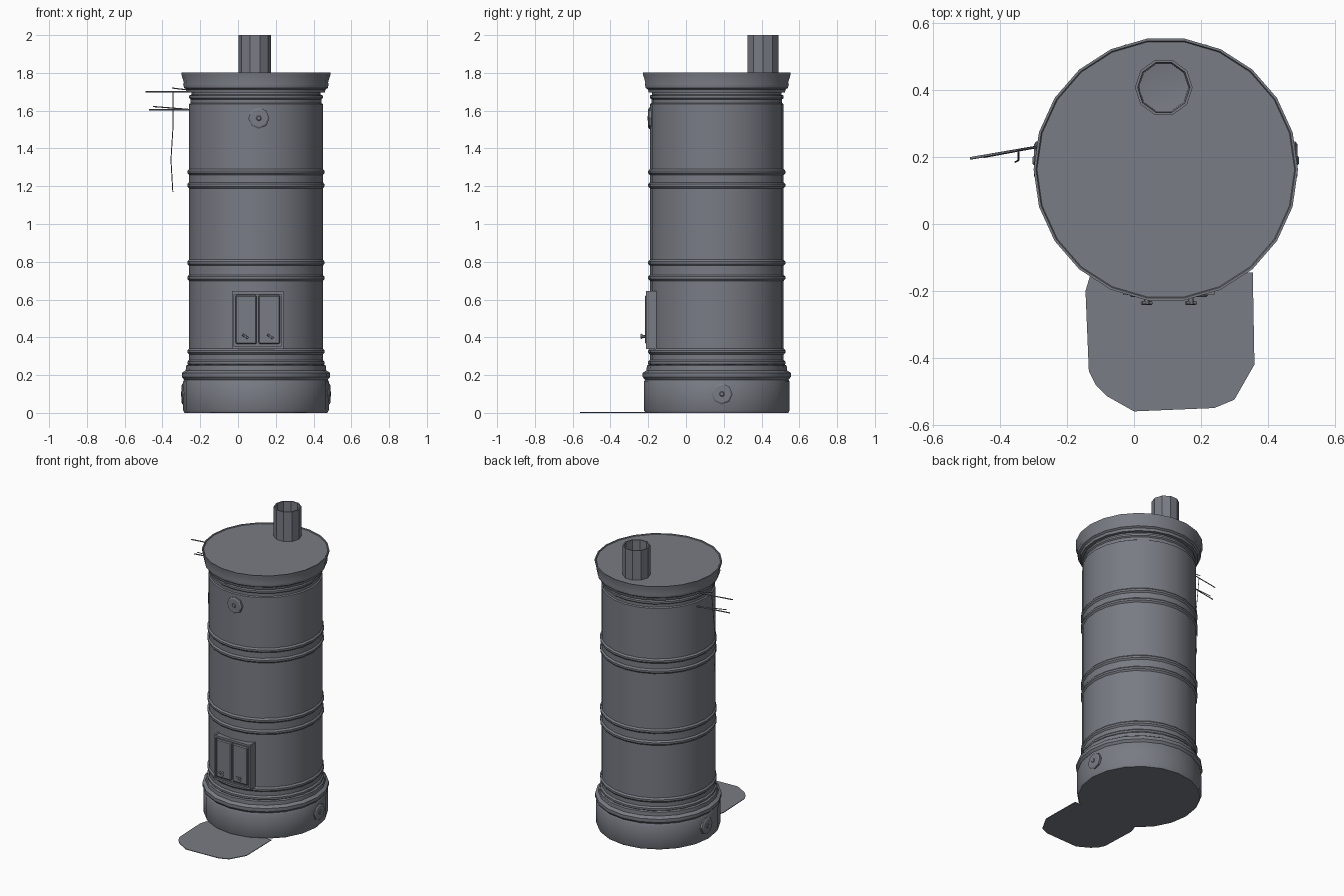
import bpy
import bmesh
import math
from mathutils import Vector, Matrix

old = bpy.data.objects.get("Cube")
if old:
    bpy.data.objects.remove(old, do_unlink=True)

CX, CY = 0.095, 0.163

iron = bpy.data.materials.new("grey iron")
iron.use_nodes = True
colour = (0.19, 0.2, 0.23, 1)
iron.diffuse_color = colour
iron.node_tree.nodes["Principled BSDF"].inputs["Base Color"].default_value = colour


def finish(name, bm, smooth=True, angle=35):
    bmesh.ops.recalc_face_normals(bm, faces=bm.faces)
    mesh = bpy.data.meshes.new(name)
    bm.to_mesh(mesh)
    bm.free()
    mesh.materials.append(iron)
    obj = bpy.data.objects.new(name, mesh)
    bpy.context.collection.objects.link(obj)
    if smooth:
        bpy.ops.object.select_all(action='DESELECT')
        obj.select_set(True)
        bpy.context.view_layer.objects.active = obj
        bpy.ops.object.shade_smooth_by_angle(angle=math.radians(angle))
    return obj


def lathe(name, profile, sides, place):
    """Turn (radius, height) points about the z axis, closing ends on radius 0."""
    bm = bmesh.new()
    verts = [bm.verts.new((r, 0, z)) for r, z in profile]
    edges = [bm.edges.new(pair) for pair in zip(verts, verts[1:])]
    bmesh.ops.spin(bm, geom=verts + edges, cent=(0, 0, 0), axis=(0, 0, 1),
                   angle=math.tau, steps=sides, use_duplicate=False)
    bmesh.ops.remove_doubles(bm, verts=bm.verts, dist=0.0005)
    bm.transform(place)
    return finish(name, bm)


def box(name, low, high, bevel=0.0):
    bm = bmesh.new()
    low, high = Vector(low), Vector(high)
    bmesh.ops.create_cube(bm, size=1)
    bm.transform(Matrix.Translation((low + high) / 2) @ Matrix.Diagonal((*(high - low), 1)))
    if bevel:
        bmesh.ops.bevel(bm, geom=bm.edges[:], offset=bevel, segments=1, affect='EDGES')
    return finish(name, bm, False)


def rod(name, points, radius):
    curve = bpy.data.curves.new(name, 'CURVE')
    curve.dimensions = '3D'
    curve.bevel_depth = radius
    curve.bevel_resolution = 0
    curve.use_fill_caps = True
    spline = curve.splines.new('POLY')
    spline.points.add(len(points) - 1)
    for p, co in zip(spline.points, points):
        p.co = (*co, 1)
    curve.materials.append(iron)
    obj = bpy.data.objects.new(name, curve)
    bpy.context.collection.objects.link(obj)
    return obj


axis = Matrix.Translation((CX, CY, 0))

# Base drum with a rolled rim
lathe("base", [(0, 0), (0.378, 0), (0.386, 0.015), (0.386, 0.165), (0.38, 0.175),
               (0.392, 0.19), (0.392, 0.212), (0.372, 0.225), (0.37, 0.25),
               (0.35, 0.26), (0, 0.26)], 20, axis)

# Body drum with paired hoops pressed into it
R = 0.354
body = [(0, 0.25), (R, 0.25)]
for low, high in ((0.265, 0.325), (0.715, 0.795), (1.205, 1.275)):
    for z in (low, high):
        body += [(R, z - 0.016), (R + 0.009, z - 0.006), (R + 0.009, z + 0.006), (R, z + 0.016)]
body += [(R, 1.635), (R - 0.008, 1.64), (R - 0.008, 1.66), (R, 1.667), (R, 1.68),
         (R - 0.012, 1.685), (R - 0.012, 1.72), (0, 1.72)]
lathe("body", body, 24, axis)

# Stepped lid
lathe("lid", [(0, 1.695), (0.364, 1.695), (0.368, 1.712), (0.38, 1.72), (0.385, 1.74),
              (0.382, 1.75), (0.395, 1.792), (0.395, 1.803), (0.388, 1.803),
              (0.385, 1.798), (0, 1.798)], 22, axis)

# Open chimney pipe
lathe("chimney", [(0.086, 1.79), (0.086, 2.0), (0.078, 2.0), (0.074, 1.81), (0, 1.80)],
      10, Matrix.Translation((0.089, 0.408, 0)))

# Round plugs, one on the upper front and one on each side of the base
plug = [(0.056, -0.03), (0.056, 0.006), (0.047, 0.012), (0.014, 0.012), (0.01, 0.016), (0, 0.016)]
for name, spot, direction in (
        ("front_plug", (0.11, CY - R + 0.002, 1.56), (0, -1, 0)),
        ("left_plug", (CX + 0.382, 0.19, 0.1), (1, 0, 0)),
        ("right_plug", (CX - 0.382, 0.19, 0.1), (-1, 0, 0))):
    turn = Vector(direction).to_track_quat('Z', 'Y').to_matrix().to_4x4()
    lathe(name, plug, 8, Matrix.Translation(spot) @ turn)

# Fire door: frame, two leaves and their latches
DX, DZ = 0.104, 0.49
box("door_box", (DX - 0.128, -0.2, 0.35), (DX + 0.128, -0.1, 0.635))
for s in (-1, 1):
    side = "left" if s > 0 else "right"
    x0, x1 = sorted((DX + s * 0.124, DX + s * 0.137))
    box(side + "_door_frame", (x0, -0.212, 0.34), (x1, -0.1, 0.645))
    z0, z1 = sorted((DZ + s * 0.138, DZ + s * 0.152))
    box(("top" if s > 0 else "bottom") + "_door_frame",
        (DX - 0.137, -0.212, z0), (DX + 0.137, -0.1, z1))
    x0, x1 = sorted((DX + s * 0.005, DX + s * 0.118))
    box(side + "_door_leaf", (x0, -0.218, 0.365), (x1, -0.19, 0.623), 0.006)
    hx = DX + s * 0.066
    rod(side + "_latch_pin", [(hx, -0.21, 0.405), (hx, -0.24, 0.405)], 0.008)
    rod(side + "_latch_bar", [(hx - 0.015, -0.236, 0.415), (hx + 0.015, -0.236, 0.395)], 0.006)

# Damper levers and the hanging chain on the right side
for name, z, tip in (("upper_lever", 1.70, -0.49), ("lower_lever", 1.606, -0.47)):
    y = 0.23 + (tip + 0.29) * 0.17
    rod(name, [(-0.24, 0.239, z), (tip, y, z)], 0.004)
rod("upper_stay", [(-0.25, 0.237, 1.708), (-0.35, 0.22, 1.72)], 0.003)
rod("lower_stay", [(-0.25, 0.237, 1.606), (-0.45, 0.2, 1.622)], 0.003)
rod("chain", [(-0.345, 0.215, 1.70), (-0.345, 0.19, 1.5), (-0.355, 0.185, 1.34),
              (-0.345, 0.19, 1.17)], 0.0025)

# Floor plate with clipped corners
bm = bmesh.new()
outline = [(0.355, -0.145), (0.36, -0.42), (0.3, -0.525), (0.24, -0.55), (0, -0.56),
           (-0.08, -0.515), (-0.115, -0.48), (-0.135, -0.44), (-0.145, -0.2), (-0.13, -0.15)]
face = bm.faces.new([bm.verts.new((x, y, 0)) for x, y in outline])
top = bmesh.ops.extrude_face_region(bm, geom=[face])
for v in top["geom"]:
    if isinstance(v, bmesh.types.BMVert):
        v.co.z = 0.004
finish("floor_plate", bm, False)
